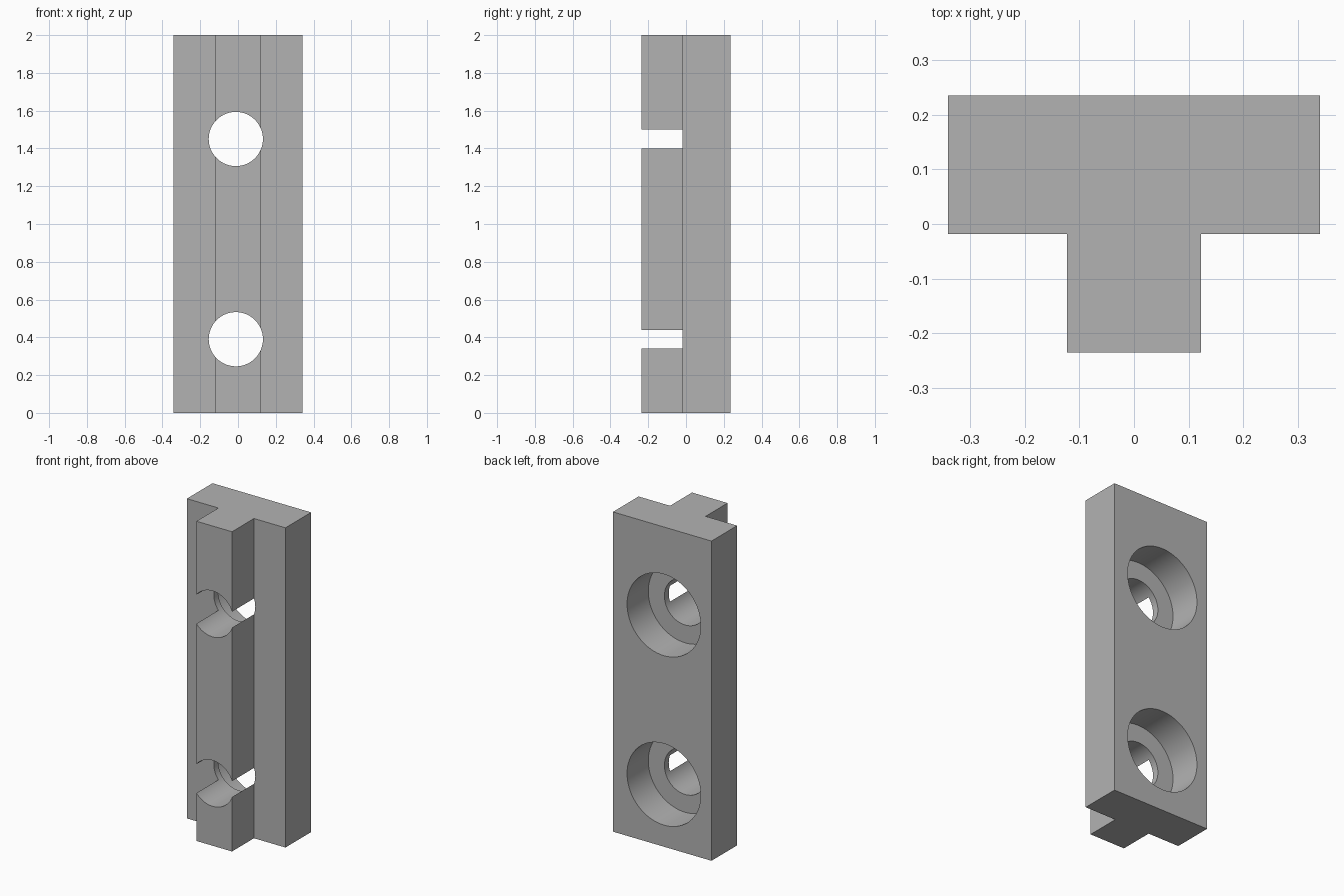
import bpy, bmesh, math

cube = bpy.data.objects.get("Cube")
if cube:
    bpy.data.objects.remove(cube, do_unlink=True)

grey = bpy.data.materials.new("plain_grey")
grey.use_nodes = True
colour = (0.45, 0.45, 0.45, 1)
grey.diffuse_color = colour
grey.node_tree.nodes["Principled BSDF"].inputs["Base Color"].default_value = colour

FRONT, STEP, BACK = -0.235, -0.018, 0.235
HALF_WIDTH, HALF_STEM, HEIGHT = 0.341, 0.123, 2.0
HOLE_X = -0.0115


def add_object(name, bm):
    bmesh.ops.recalc_face_normals(bm, faces=bm.faces)
    mesh = bpy.data.meshes.new(name)
    bm.to_mesh(mesh)
    bm.free()
    mesh.materials.append(grey)
    obj = bpy.data.objects.new(name, mesh)
    bpy.context.collection.objects.link(obj)
    return obj


# T-shaped bar: half profile mirrored, then extruded upward
half = [(HALF_STEM, FRONT), (HALF_STEM, STEP), (HALF_WIDTH, STEP), (HALF_WIDTH, BACK)]
profile = half + [(-x, y) for x, y in reversed(half)]
bm = bmesh.new()
base = bm.faces.new([bm.verts.new((x, y, 0)) for x, y in profile])
top = bmesh.ops.extrude_face_region(bm, geom=[base])["geom"]
bmesh.ops.translate(bm, vec=(0, 0, HEIGHT),
                    verts=[v for v in top if isinstance(v, bmesh.types.BMVert)])
bar = add_object("t_slot_bar", bm)


# Stepped cutter: through hole with a wide counterbore from the back
def hole_cutter(name, z, steps=96):
    outline = [(0, -0.5), (0.1435, -0.5), (0.1435, BACK - 0.21),
               (0.255, BACK - 0.21), (0.255, 0.5), (0, 0.5)]
    bm = bmesh.new()
    verts = [bm.verts.new((HOLE_X + r, y, z)) for r, y in outline]
    edges = [bm.edges.new(pair) for pair in zip(verts, verts[1:])]
    bmesh.ops.spin(bm, geom=verts + edges, cent=(HOLE_X, 0, z), axis=(0, 1, 0),
                   angle=math.tau, steps=steps)
    bmesh.ops.remove_doubles(bm, verts=bm.verts, dist=0.0001)
    cutter = add_object(name, bm)
    cutter.hide_render = True
    return cutter


bpy.ops.object.select_all(action="DESELECT")
bar.select_set(True)
bpy.context.view_layer.objects.active = bar
for name, z in (("lower_hole", 0.39), ("upper_hole", 1.45)):
    cutter = hole_cutter(name, z)
    cut = bar.modifiers.new(name, "BOOLEAN")
    cut.operation = "DIFFERENCE"
    cut.solver = "EXACT"
    cut.object = cutter
    bpy.ops.object.modifier_apply(modifier=cut.name)
    bpy.data.objects.remove(cutter, do_unlink=True)

# Smooth bores with crisp edges
bpy.ops.object.shade_smooth_by_angle(angle=math.radians(30))
